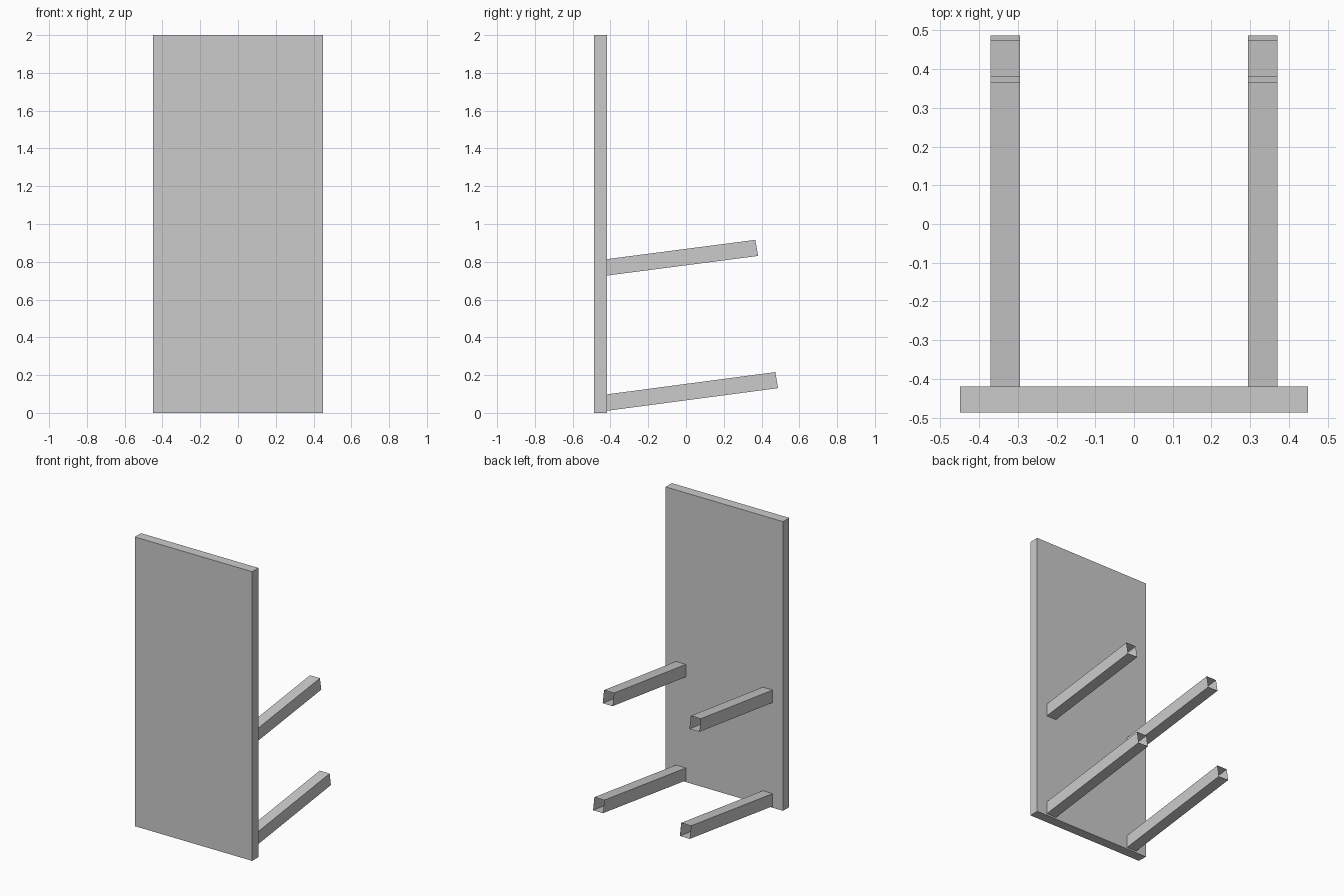
import bpy, bmesh

if "Cube" in bpy.data.objects:
    bpy.data.objects.remove(bpy.data.objects["Cube"])


def finish(name, bm):
    bmesh.ops.recalc_face_normals(bm, faces=bm.faces)
    mesh = bpy.data.meshes.new(name)
    bm.to_mesh(mesh)
    bm.free()
    obj = bpy.data.objects.new(name, mesh)
    bpy.context.collection.objects.link(obj)
    return obj


def box(name, center, size):
    bm = bmesh.new()
    bmesh.ops.create_cube(bm, size=1)
    bmesh.ops.scale(bm, vec=size, verts=bm.verts)
    bmesh.ops.translate(bm, vec=center, verts=bm.verts)
    return finish(name, bm)


def arm_pair(name, x0, x1, base, tip):
    """Open-ended square tube; base and tip are (bottom, top) points in (y, z)."""
    bm = bmesh.new()
    rings = []
    for bottom, top in (base, tip):
        corners = [(x0, *bottom), (x1, *bottom), (x1, *top), (x0, *top)]
        rings.append([bm.verts.new(c) for c in corners])
    a, b = rings
    for i in range(4):
        j = (i + 1) % 4
        bm.faces.new((a[i], a[j], b[j], b[i]))
    obj = finish(name, bm)
    # the second arm is mirrored across the centre
    mirror = obj.modifiers.new("Mirror", 'MIRROR')
    mirror.use_axis[0] = True
    return obj


# Upright board
FRONT, BACK = -0.487, -0.419
box("upright_panel", (0, (FRONT + BACK) / 2, 1.0), (0.898, BACK - FRONT, 2.0))

# Rising arms behind the board
arm_pair("upper_arms", 0.294, 0.37,
         ((BACK, 0.727), (BACK, 0.814)), ((0.382, 0.831), (0.367, 0.916)))
arm_pair("lower_arms", 0.294, 0.37,
         ((BACK, 0.011), (BACK, 0.098)), ((0.487, 0.131), (0.473, 0.216)))
